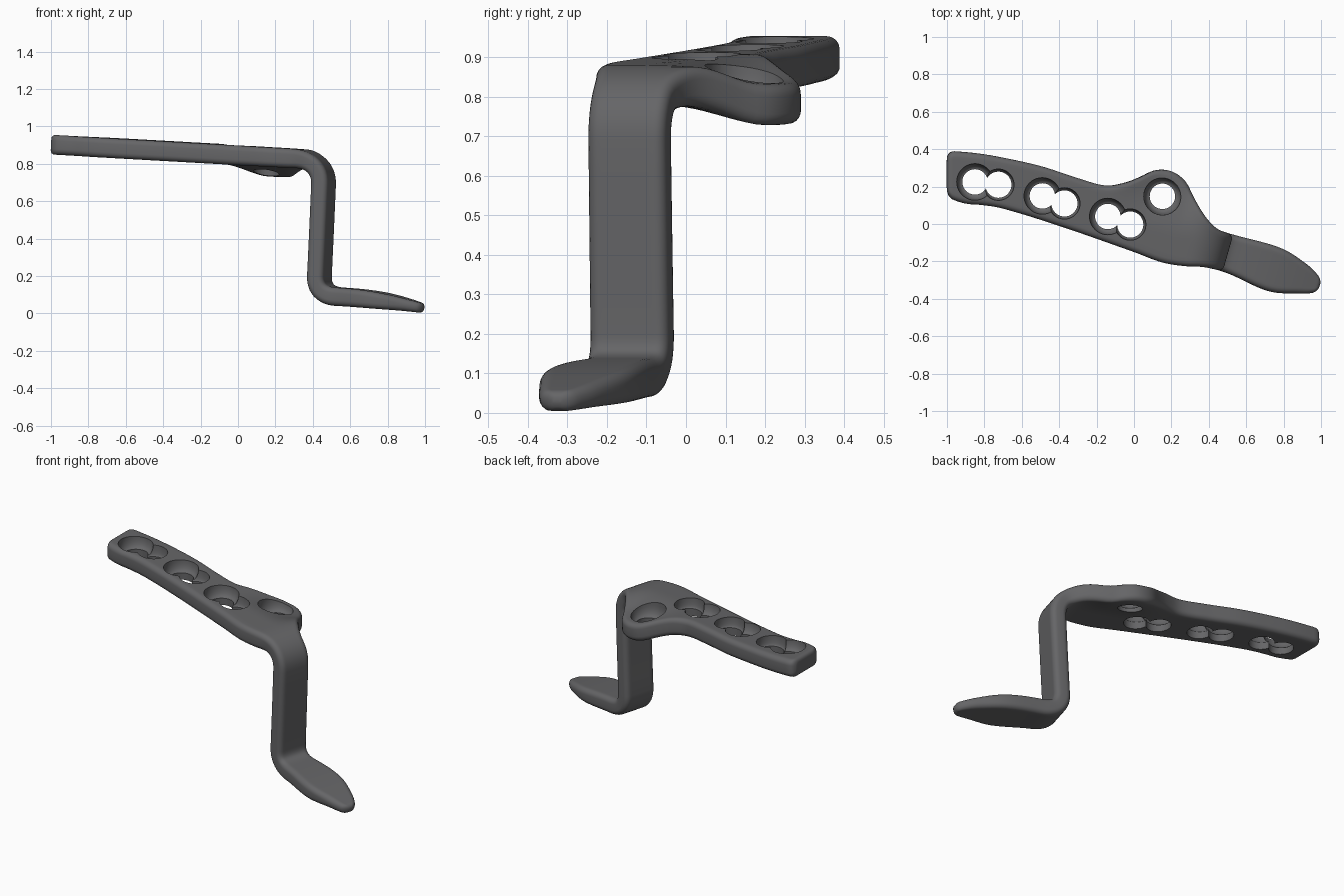
import bpy, bmesh, math
from mathutils import Vector

if "Cube" in bpy.data.objects:
    bpy.data.objects.remove(bpy.data.objects["Cube"])

ANG = math.radians(16)
C, S = math.cos(ANG), math.sin(ANG)

def smooth(t):
    t = max(0, min(1, t))
    return t * t * (3 - 2 * t)

def curve(pts, x):
    """Cubic Hermite interpolation through sorted (x, y) points."""
    if x <= pts[0][0]: return pts[0][1]
    if x >= pts[-1][0]: return pts[-1][1]
    def slope(i):
        a, b = pts[max(i - 1, 0)], pts[min(i + 1, len(pts) - 1)]
        return (b[1] - a[1]) / (b[0] - a[0])
    i = max(k for k in range(len(pts) - 1) if pts[k][0] <= x)
    (x0, y0), (x1, y1) = pts[i], pts[i + 1]
    h = x1 - x0
    t = (x - x0) / h
    return ((2*t**3 - 3*t*t + 1) * y0 + (t**3 - 2*t*t + t) * h * slope(i)
            + (3*t*t - 2*t**3) * y1 + (t**3 - t*t) * h * slope(i + 1))

# Outline of the strip: side edges along its own long axis
HI = [(-1.04, .07), (-1.03, .09), (-1.01, .105), (-.98, .113), (-.8, .144), (-.566, .160), (-.356, .153),
      (-.201, .156), (-.109, .198), (-.04, .249), (.018, .300), (.074, .323), (.136, .323),
      (.207, .290), (.269, .223), (.354, .143), (.42, .100), (.47, .092), (.55, .092), (.795, .092),
      (.954, .045), (1.02, .008), (1.038, -.012), (1.045, -.03)]
LO = [(-1.04, -.108), (-1.03, -.128), (-1.009, -.141), (-.936, -.143), (-.84, -.128), (-.696, -.114),
      (-.382, -.12), (.041, -.144), (.2, -.156), (.32, -.142), (.42, -.118), (.55, -.115), (.791, -.147),
      (.948, -.115), (1.02, -.09), (1.038, -.07), (1.045, -.05)]
THICK = [(-1.04, .105), (.3, .103), (.45, .093), (.56, .098), (.8, .088), (1.045, .05)]
U0, U1 = -1.04, 1.045

def plate_z(u):
    return .903 - .0535 * (u + 1.05)

def drop(u, v):  # side lobe bends downwards
    return .058 * smooth(v / .3) * smooth((u + .16) / .25) * (1 - smooth((u - .22) / .16))

def bezier(p, n):
    out = []
    for i in range(1, n + 1):
        t = i / n
        out.append(tuple((1-t)**3*a + 3*t*(1-t)**2*b + 3*t*t*(1-t)*c + t**3*d for a, b, c, d in zip(*p)))
    return out

# Centre line seen from the side: plate, bend, leg, bend, foot
path = [(U0 + d, plate_z(U0 + d)) for d in (0, .002, .006, .012, .02, .03, .045)]
path += [(-.98 + i * .02, plate_z(-.98 + i * .02)) for i in range(67)]
pe = path[-1]
path += bezier([pe, (.424, pe[1] - .006), (.482, .775), (.479, .69)], 12)
path += bezier([(.479, .69), (.472, .53), (.464, .36), (.456, .2)], 6)
path += bezier([(.456, .2), (.453, .135), (.49, .093), (.57, .089)], 12)
path += bezier([(.57, .089), (.72, .082), (.88, .061), (1.0, .036)], 16)
path += [(u, .036 - (u - 1) * .2) for u in (1.01, 1.02, 1.028, 1.035, 1.04, 1.043, 1.045)]

def section(i):
    """Rounded rectangle across the strip at one station."""
    u, z = path[i]
    a, b = path[max(i - 1, 0)], path[min(i + 1, len(path) - 1)]
    tan = Vector((b[0] - a[0], b[1] - a[1])).normalized()
    n = (-tan.y, tan.x)
    lo, hi, t = curve(LO, u), curve(HI, u), curve(THICK, u)
    for d in (u - U0, U1 - u):
        r = .022
        if d < r:
            t -= 2 * (r - math.sqrt(max(0, r * r - (r - d) ** 2)))
    r = min(.03, t * .45, (hi - lo) * .4)
    shear = -.287 * smooth((-.7 - u) / .25)
    pts = []
    N, A = 14, 5
    def arc(cv, ch, start):
        for k in range(1, A):
            g = start - k * math.pi / 2 / A
            pts.append((cv + r * math.cos(g), ch + r * math.sin(g)))
    vs = [lo + r + (hi - lo - 2 * r) * k / N for k in range(N + 1)]
    h = t / 2
    pts += [(v, h) for v in vs]
    arc(hi - r, h - r, math.pi / 2)
    pts += [(hi, h - r), (hi, r - h)]
    arc(hi - r, r - h, 0)
    pts += [(v, -h) for v in reversed(vs)]
    arc(lo + r, r - h, -math.pi / 2)
    pts += [(lo, r - h), (lo, h - r)]
    arc(lo + r, h - r, math.pi)
    out = []
    for v, w in pts:
        uu = u + n[0] * w + shear * v
        zz = z + n[1] * w - (drop(u, v) if z > .6 else 0)
        out.append((C * uu + S * v, -S * uu + C * v, zz))
    return out

def new_object(name, bm):
    bmesh.ops.recalc_face_normals(bm, faces=bm.faces)
    me = bpy.data.meshes.new(name)
    bm.to_mesh(me)
    bm.free()
    ob = bpy.data.objects.new(name, me)
    bpy.context.collection.objects.link(ob)
    return ob

def skin(bm, rings):
    rows = [[bm.verts.new(p) for p in ring] for ring in rings]
    for p, q in zip(rows, rows[1:]):
        for k in range(len(p)):
            j = (k + 1) % len(p)
            bm.faces.new((p[k], p[j], q[j], q[k]))
    bm.faces.new(rows[0])
    bm.faces.new(rows[-1])

bm = bmesh.new()
skin(bm, [section(i) for i in range(len(path))])
plate = new_object("bent_plate", bm)

# Screw holes: (x, y, bore radius, countersink radius)
HOLES = [(-.85, .225, .068, .098), (-.725, .21, .07, .084),
         (-.49, .15, .068, .098), (-.372, .11, .07, .084),
         (-.14, .04, .068, .098), (-.02, -.003, .07, .084),
         (.152, .148, .068, .1)]
for x, y, r, flare in HOLES:
    u, v = C * x - S * y, S * x + C * y
    top = plate_z(u) + .053 - drop(u, v)
    prof = [(r, top - .25), (r, top - .062)]
    prof += [(r + (flare - r) * math.sin(k * math.pi / 12), top - .062 + .066 * (1 - math.cos(k * math.pi / 12)))
             for k in range(1, 7)]
    prof.append((flare, top + .1))
    bm = bmesh.new()
    skin(bm, [[(x + q * math.cos(g * math.pi / 20), y + q * math.sin(g * math.pi / 20), z)
               for g in range(40)] for q, z in prof])
    cutter = new_object("hole_cutter", bm)
    cutter.hide_render = True
    mod = plate.modifiers.new("hole", 'BOOLEAN')
    mod.operation, mod.solver, mod.object = 'DIFFERENCE', 'EXACT', cutter
    bpy.context.view_layer.objects.active = plate
    bpy.ops.object.modifier_apply(modifier=mod.name)
    bpy.data.objects.remove(cutter)

# Dark metal finish and smooth shading
mat = bpy.data.materials.new("dark_grey_metal")
mat.diffuse_color = (.13, .13, .135, 1)
mat.use_nodes = True
mat.node_tree.nodes["Principled BSDF"].inputs["Base Color"].default_value = mat.diffuse_color
plate.data.materials.clear()
plate.data.materials.append(mat)
for p in plate.data.polygons:
    p.material_index = 0
bpy.ops.object.select_all(action='DESELECT')
plate.select_set(True)
bpy.context.view_layer.objects.active = plate
bpy.ops.object.shade_smooth_by_angle(angle=math.radians(35))
